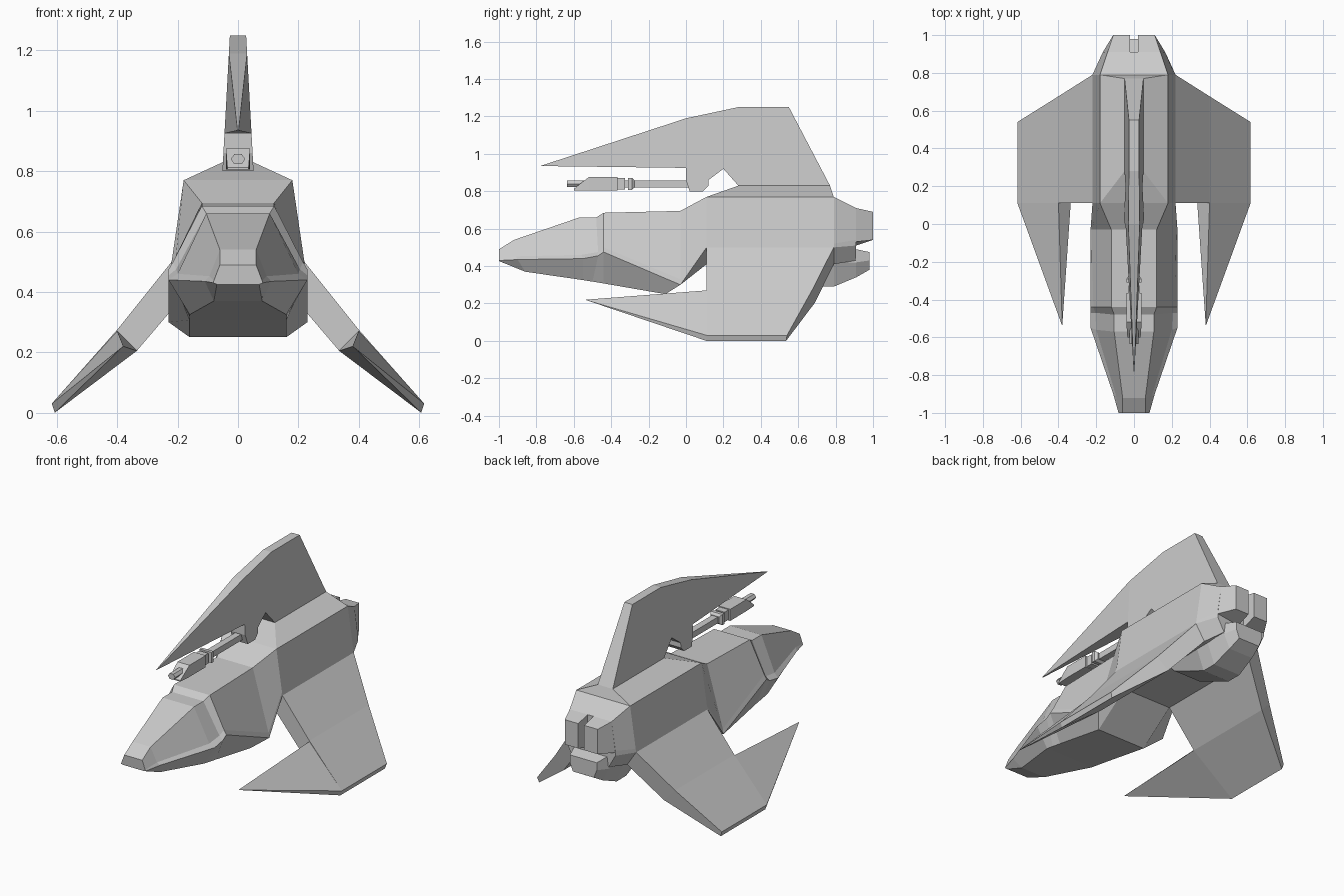
import bpy, bmesh


def finish(name, bm, mirror=False):
    bmesh.ops.recalc_face_normals(bm, faces=bm.faces)
    me = bpy.data.meshes.new(name)
    bm.to_mesh(me)
    bm.free()
    ob = bpy.data.objects.new(name, me)
    bpy.context.collection.objects.link(ob)
    if mirror:
        ob.modifiers.new("mirror", 'MIRROR')
    return ob


def add_loft(bm, rings):
    vs = [[bm.verts.new(p) for p in r] for r in rings]
    n = len(vs[0])
    for a, b in zip(vs, vs[1:]):
        for i in range(n):
            j = (i + 1) % n
            bm.faces.new((a[i], a[j], b[j], b[i]))
    bm.faces.new(vs[0])
    bm.faces.new(vs[-1])


def loft(name, rings, mirror=False):
    bm = bmesh.new()
    add_loft(bm, rings)
    return finish(name, bm, mirror)


def sym(half):
    """Close a right-hand half section with its mirror image."""
    return half + [(-x, y, z) for x, y, z in reversed(half)]


def at(y, pts):
    return [(x, y, z) for x, z in pts]


# Fuselage: half sections of roof edge, canopy sill, chine, keel edge
hull = [
    [(.06, -1, .49), (.08, -1, .437), (.082, -1, .43), (.07, -.995, .425)],
    [(.06, -.92, .54), (.095, -.91, .452), (.11, -.9, .435), (.08, -.86, .37)],
    [(.105, -.57, .66), (.2, -.56, .46), (.23, -.55, .44), (.16, -.55, .325)],
    [(.105, -.48, .66), (.205, -.47, .475), (.23, -.47, .455), (.16, -.5, .317)],
    [(.12, -.44, .685), (.215, -.44, .5), (.23, -.44, .475), (.16, -.44, .307)],
    [(.12, -.03, .695), (.225, -.03, .33), (.23, -.03, .3), (.16, -.11, .25)],
    [(.18, .11, .77), (.217, .11, .52), (.22, .11, .5), (.16, .11, .41)],
    [(.18, .79, .77), (.217, .79, .52), (.22, .79, .5), (.16, .79, .41)],
    [(.14, .91, .71), (.165, .91, .54), (.165, .91, .51), (.12, .91, .43)],
]
loft("fuselage", [sym(r) for r in hull])

# Raised spine under the fin
loft("spine", [
    [(-.18, .11, .77), (.18, .11, .77), (.18, .79, .77), (-.18, .79, .77)],
    [(-.05, .28, .83), (.05, .28, .83), (.05, .77, .83), (-.05, .77, .83)]])

# Tail fin: plate with gun mount notch, plus forward blade
plate = [(0, 1.19), (.28, 1.25), (.55, 1.25), (.77, .83), (.28, .83), (.2, .92),
         (.12, .86), (.12, .83), (.09, .8), (.02, .8), (0, .86), (0, .925)]
blade = [(-.78, .935), (0, 1.19), (0, .925)]
bm = bmesh.new()
for poly in (plate, blade):
    width = [.002 if y < -.5 else .05 - (z - .83) * .055 for y, z in poly]
    add_loft(bm, [[(s * w, y, z) for w, (y, z) in zip(width, poly)] for s in (-1, 1)])
finish("tail_fin", bm)


# Gun slung below the fin
def box_ring(y, w, z0, z1):
    return at(y, [(-w, z0), (w, z0), (w, z1), (-w, z1)])


for name, stops in {
    "gun_barrel": [(.03, .02, .82, .857), (-.38, .02, .82, .857)],
    "gun_collar_rear": [(-.275, .028, .82, .86), (-.29, .04, .808, .872),
                        (-.31, .04, .808, .872)],
    "gun_collar_front": [(-.325, .03, .81, .87), (-.365, .03, .81, .87)],
    "gun_body": [(-.365, .04, .805, .875), (-.52, .04, .805, .875),
                 (-.56, .038, .805, .845), (-.6, .035, .805, .812)],
}.items():
    loft(name, [box_ring(*s) for s in stops])
bm = bmesh.new()
hexagon = [(.024, .84), (.012, .857), (-.012, .857), (-.024, .84), (-.012, .823), (.012, .823)]
add_loft(bm, [at(-.52, hexagon), at(-.635, hexagon)])
finish("gun_muzzle", bm)

# Side wings, bent slightly at mid span, with forward spikes
wing = [
    [(.2, .11, .5), (.2, .79, .5), (.15, .79, .41), (.15, .11, .41)],
    [(.22, .11, .5), (.22, .79, .5), (.16, .79, .41), (.16, .11, .41)],
    [(.4, .11, .275), (.4, .676, .275), (.335, .69, .205), (.335, .11, .205)],
    [(.617, .11, .03), (.617, .54, .03), (.607, .535, 0), (.607, .11, 0)],
]
loft("wings", wing, True)
tip = (.38, -.54, .22)
root = at(.11, [(.4, .27), (.617, .03), (.607, 0), (.335, .205)])
small = [tuple(t + (p - t) * .01 for p, t in zip(v, tip)) for v in root]
loft("wing_spikes", [root, small], True)

# Upper engine: two halves with a slot between them
loft("upper_engines", [
    at(.88, [(.02, .72), (.14, .72), (.165, .53), (.02, .51)]),
    at(.91, [(.02, .71), (.14, .71), (.165, .53), (.02, .51)]),
    at(1, [(.02, .69), (.11, .69), (.11, .54), (.02, .54)])], True)

# Lower engine under the tail
loft("lower_engine", [sym(at(y, h)) for y, h in [
    (.45, [(.1, .5), (.13, .42), (.09, .4)]),
    (.7, [(.12, .5), (.14, .42), (.09, .29)]),
    (.79, [(.12, .5), (.14, .42), (.09, .29)]),
    (.91, [(.11, .49), (.12, .42), (.08, .34)]),
    (.98, [(.09, .475), (.09, .43), (.07, .38)])]])
